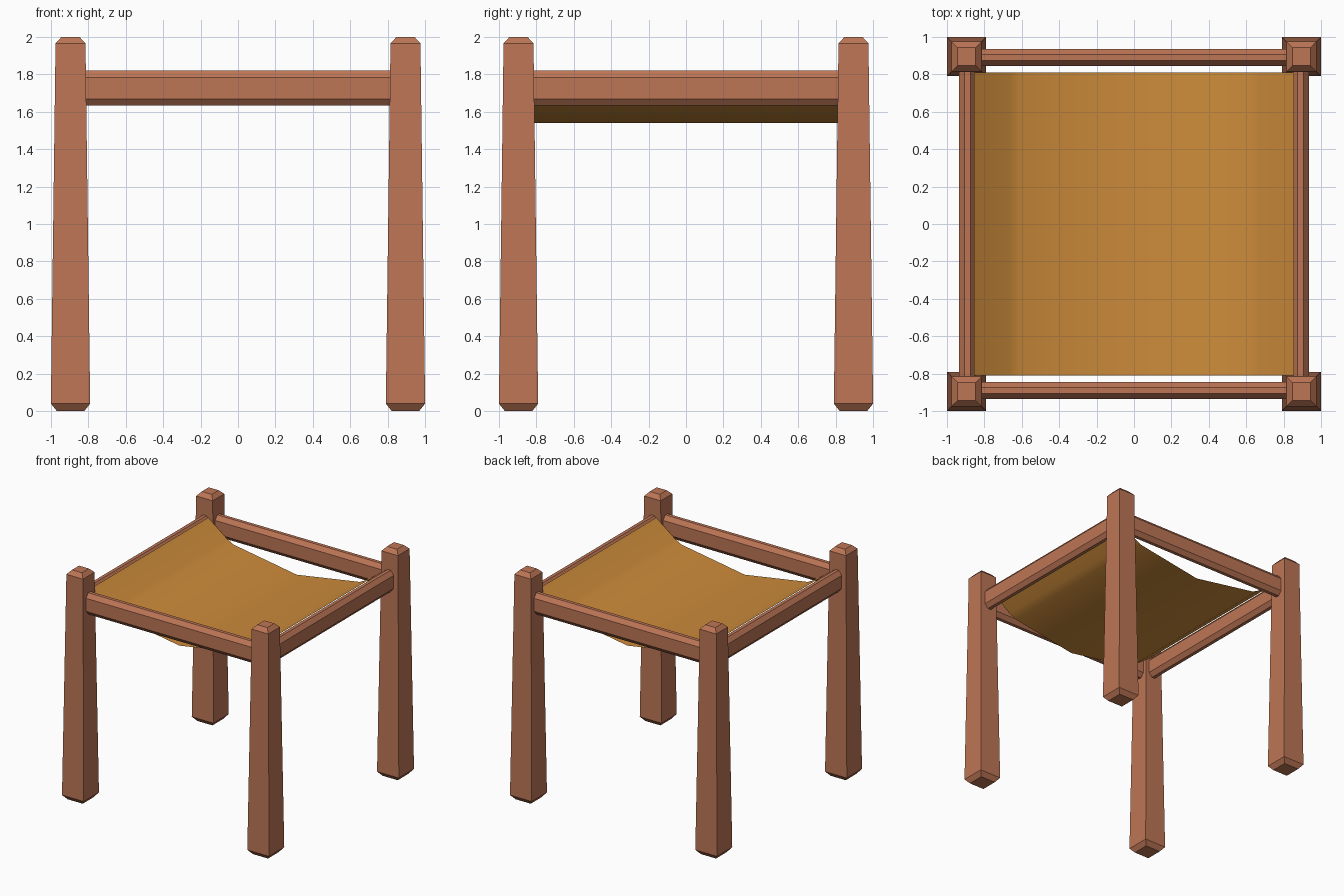
import bpy
import bmesh
from mathutils import Matrix
from math import pi

cube = bpy.data.objects.get("Cube")
if cube:
    bpy.data.objects.remove(cube, do_unlink=True)


def make_material(name, rgb):
    mat = bpy.data.materials.new(name)
    mat.use_nodes = True
    color = (*rgb, 1.0)
    mat.diffuse_color = color
    mat.node_tree.nodes["Principled BSDF"].inputs["Base Color"].default_value = color
    return mat


wood = make_material("reddish_wood", (0.51, 0.18, 0.092))
cloth = make_material("ochre_cloth", (0.61, 0.26, 0.043))


def add_object(name, bm, mat):
    bmesh.ops.recalc_face_normals(bm, faces=bm.faces)
    mesh = bpy.data.meshes.new(name)
    bm.to_mesh(mesh)
    bm.free()
    mesh.materials.append(mat)
    obj = bpy.data.objects.new(name, mesh)
    bpy.context.collection.objects.link(obj)
    return obj


def loft(name, rings, mat):
    """Skin a list of closed rings and cap both ends."""
    bm = bmesh.new()
    loops = [[bm.verts.new(p) for p in ring] for ring in rings]
    n = len(loops[0])
    for a, b in zip(loops, loops[1:]):
        for i in range(n):
            j = (i + 1) % n
            bm.faces.new((a[i], a[j], b[j], b[i]))
    bm.faces.new(loops[0])
    bm.faces.new(loops[-1])
    return add_object(name, bm, mat)


CORNERS = ((-1, -1), (1, -1), (1, 1), (-1, 1))
CENTER = 0.895

# Tapered square legs with chamfered feet and tops: (half width, height)
leg_profile = ((0.073, 0), (0.105, 0.04), (0.08, 1.965), (0.048, 2.0))
names = ("front_right_leg", "front_left_leg", "back_left_leg", "back_right_leg")
for name, (sx, sy) in zip(names, CORNERS):
    loft(name, [[(sx * CENTER + cx * w, sy * CENTER + cy * w, z) for cx, cy in CORNERS]
                for w, z in leg_profile], wood)

# Chamfered rails between the legs
HALF_W, HALF_H, CUT_W, CUT_H = 0.045, 0.094, 0.03, 0.037
section = []
for sy, sz in CORNERS:
    flat = (sy * (HALF_W - CUT_W), sz * HALF_H)
    side = (sy * HALF_W, sz * (HALF_H - CUT_H))
    section += [side, flat] if sy * sz > 0 else [flat, side]
# start on the bottom left corner and run counter-clockwise
for k, name in enumerate(("front_rail", "left_rail", "back_rail", "right_rail")):
    rail = loft(name, [[(x, y - 0.89, z + 1.726) for y, z in section]
                       for x in (-0.82, 0.82)], wood)
    rail.data.transform(Matrix.Rotation(k * pi / 2, 4, "Z"))

# Sagging cloth seat, one thin sheet slung between the side rails
half = ((0.855, 1.81), (0.67, 1.672), (0.61, 1.64), (0, 1.54))
profile = [(-x, z) for x, z in half] + list(reversed(half[:-1]))
bm = bmesh.new()
rows = [[bm.verts.new((x, y, z)) for x, z in profile] for y in (-0.81, 0.81)]
for i in range(len(profile) - 1):
    bm.faces.new((rows[0][i], rows[0][i + 1], rows[1][i + 1], rows[1][i]))
seat = add_object("cloth_seat", bm, cloth)
if seat.data.polygons[0].normal.z < 0:
    seat.data.flip_normals()
seat.data.shade_smooth()
